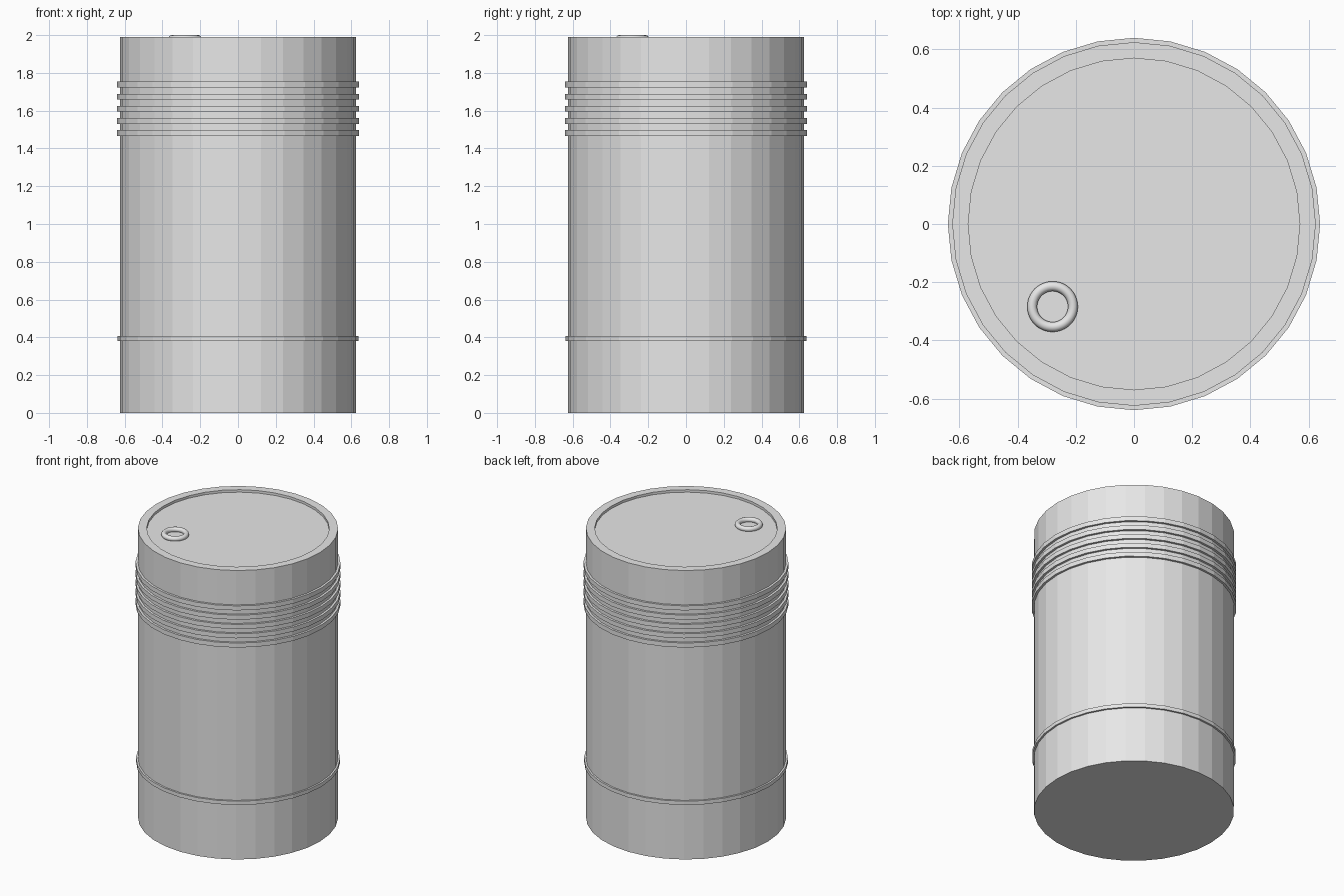
import bpy, bmesh, math

if "Cube" in bpy.data.objects:
    bpy.data.objects.remove(bpy.data.objects["Cube"])

SIDES = 32
grey = bpy.data.materials.new("barrel grey")
grey.diffuse_color = (0.8, 0.8, 0.8, 1)
grey.use_nodes = True
grey.node_tree.nodes["Principled BSDF"].inputs["Base Color"].default_value = grey.diffuse_color


def lathe(name, profile, closed=False):
    """Spin an (r, z) profile round the z axis; open profiles get capped ends."""
    bm = bmesh.new()
    rings = []
    for r, z in profile:
        rings.append([bm.verts.new((r * math.cos(2 * math.pi * i / SIDES),
                                    r * math.sin(2 * math.pi * i / SIDES), z))
                      for i in range(SIDES)])
    pairs = list(zip(rings, rings[1:]))
    if closed:
        pairs.append((rings[-1], rings[0]))
    else:
        bm.faces.new(rings[0])
        bm.faces.new(rings[-1])
    for a, b in pairs:
        for i in range(SIDES):
            j = (i + 1) % SIDES
            bm.faces.new((a[i], a[j], b[j], b[i]))
    bmesh.ops.recalc_face_normals(bm, faces=bm.faces)
    me = bpy.data.meshes.new(name)
    bm.to_mesh(me)
    bm.free()
    me.materials.append(grey)
    ob = bpy.data.objects.new(name, me)
    bpy.context.collection.objects.link(ob)
    return ob


def hoop(name, z, height, radius):
    h = height / 2
    lathe(name, [(0.61, z - h), (radius, z - h), (radius, z + h), (0.61, z + h)], True)


# drum body with a shallow recessed lid
lathe("drum_body", [(0.625, 0), (0.625, 1.99), (0.57, 1.99), (0.57, 1.973)])

# five upper ribs and one lower band
for k in range(5):
    hoop(f"upper_rib_{k + 1}", 1.738 - 0.064 * k, 0.031, 0.64)
hoop("lower_band", 0.394, 0.026, 0.637)

# raised ring round the filler hole
bpy.ops.mesh.primitive_torus_add(major_radius=0.07, minor_radius=0.017,
                                 major_segments=48, minor_segments=12,
                                 location=(-0.28, -0.284, 1.983))
ring = bpy.context.object
ring.name = "filler_ring"
ring.data.materials.append(grey)
bpy.ops.object.shade_smooth()
